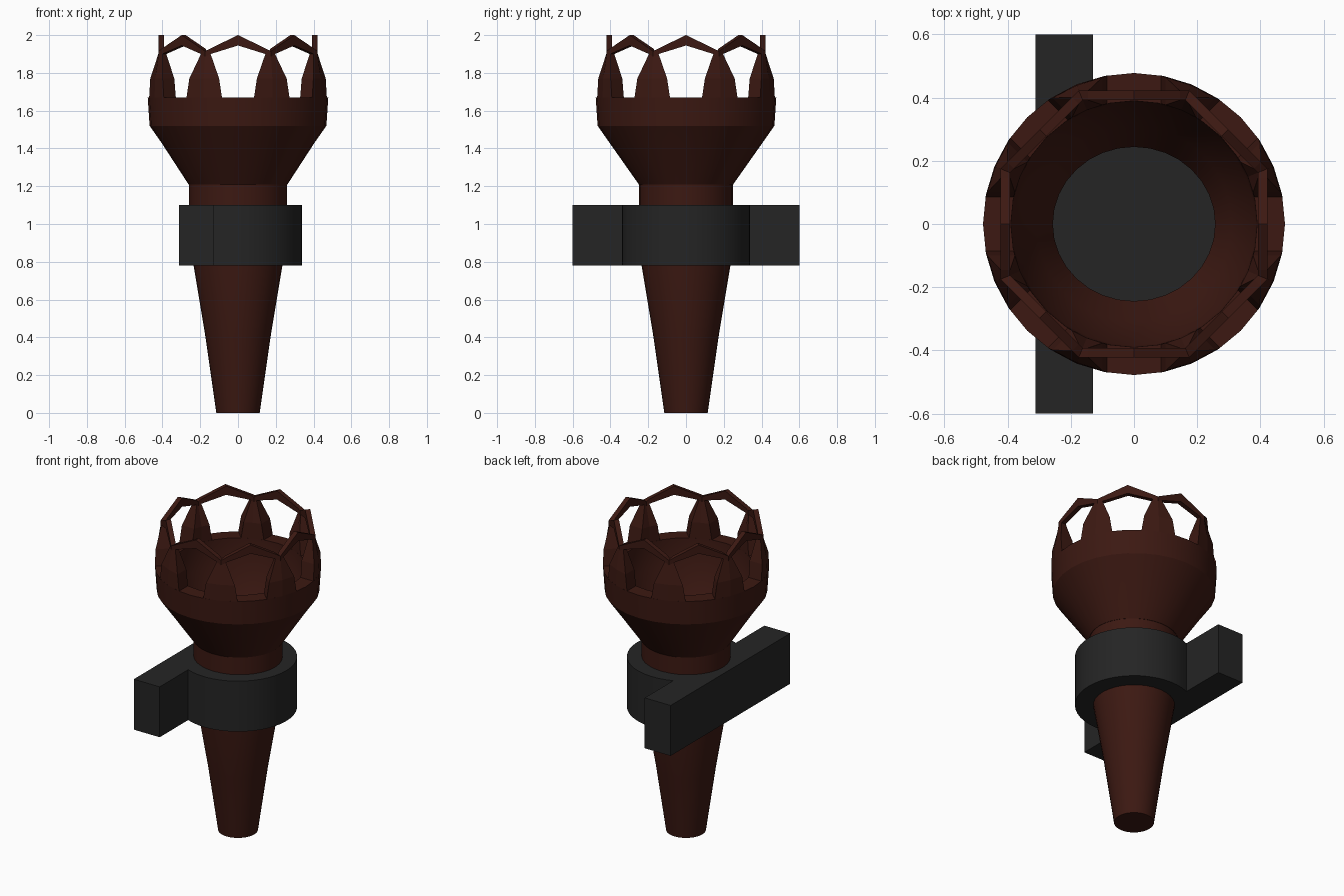
import bpy, bmesh
from math import sin, cos, tan, pi, radians, sqrt, asin
from mathutils import Matrix, Vector

if "Cube" in bpy.data.objects:
    bpy.data.objects.remove(bpy.data.objects["Cube"])


def material(name, rgb):
    m = bpy.data.materials.new(name)
    m.diffuse_color = (*rgb, 1)
    m.use_nodes = True
    m.node_tree.nodes["Principled BSDF"].inputs["Base Color"].default_value = m.diffuse_color
    return m


WOOD = material("dark_wood", (0.045, 0.0095, 0.006))
IRON = material("dark_iron", (0.018, 0.018, 0.018))


def finish(name, bm, mat, smooth=None):
    bmesh.ops.remove_doubles(bm, verts=bm.verts, dist=0.0005)
    bmesh.ops.recalc_face_normals(bm, faces=bm.faces)
    me = bpy.data.meshes.new(name)
    bm.to_mesh(me)
    bm.free()
    ob = bpy.data.objects.new(name, me)
    bpy.context.collection.objects.link(ob)
    me.materials.append(mat)
    if smooth:
        bpy.ops.object.select_all(action='DESELECT')
        bpy.context.view_layer.objects.active = ob
        ob.select_set(True)
        bpy.ops.object.shade_smooth_by_angle(angle=radians(smooth))
    return ob


def lathe(name, profile, mat, closed=False, segs=32):
    """Revolve (rx, ry, z) rings; closed joins the last ring to the first, otherwise caps."""
    bm = bmesh.new()
    rings = [[bm.verts.new((rx * cos(2 * pi * i / segs), ry * sin(2 * pi * i / segs), z))
              for i in range(segs)] for rx, ry, z in profile]
    pairs = list(zip(rings, rings[1:]))
    if closed:
        pairs.append((rings[-1], rings[0]))
    else:
        bm.faces.new(rings[0][::-1])
        bm.faces.new(rings[-1])
    for a, b in pairs:
        for i in range(segs):
            j = (i + 1) % segs
            bm.faces.new((a[i], a[j], b[j], b[i]))
    return finish(name, bm, mat, 25)


# Tapered handle, ending inside the bracket
lathe("handle", [(.115, .115, 0), (.172, .172, .4), (.235, .235, .78), (.25, .24, 1.05)], WOOD)

# Hollow neck
lathe("neck", [(.26, .248, 1.06), (.26, .248, 1.21), (.257, .244, 1.21), (.257, .244, 1.06)],
      WOOD, closed=True)

# Hollow flared cup
lathe("cup", [(.262, .25, 1.21), (.405, .405, 1.43), (.468, .468, 1.52), (.478, .478, 1.67),
              (.39, .39, 1.67), (.385, .385, 1.5), (.31, .31, 1.34), (.257, .244, 1.21)],
      WOOD, closed=True)


# Crown: eight windows, each mirrored about its middle
def crown():
    bm = bmesh.new()
    t = tan(pi / 8)

    def side(radii, rim):
        base, mid = radii
        on = lambda r, x, z: (x, -sqrt(r * r - x * x), z)
        c = [on(r, r * sin(pi / 8), z) for r, z in ((base, 1.67), (mid, 1.77))]
        c += [(rim * t, -rim, 1.885), (rim * t, -rim, 1.915)]
        e = [on(base, .085, 1.67), on(mid, .1, 1.77), (.145, -rim, 1.9), (.145, -rim, 1.93)]
        a = [(0, -rim, 1.945), (0, -rim, 2.0)]
        return c, e, a

    outer = side((.478, .475), .422)
    inner = side((.39, .39), .392)
    faces = []
    for c, e, a in (outer, inner):
        faces += [(c[i], e[i], e[i + 1], c[i + 1]) for i in range(3)]
        faces.append((e[2], a[0], a[1], e[3]))
    # window reveals, rim top and pillar foot
    (c, e, a), (ci, ei, ai) = outer, inner
    for p, q, pin, qin in ((e[0], e[1], ei[0], ei[1]), (e[1], e[2], ei[1], ei[2]),
                           (e[2], a[0], ei[2], ai[0]), (c[3], e[3], ci[3], ei[3]),
                           (e[3], a[1], ei[3], ai[1]), (c[0], e[0], ci[0], ei[0])):
        faces.append((p, q, qin, pin))
    for k in range(8):
        rot = Matrix.Rotation(k * pi / 4, 3, 'Z')
        for s in (1, -1):
            for f in faces:
                bm.faces.new([bm.verts.new(rot @ Vector((s * x, y, z))) for x, y, z in f])
    finish("crown", bm, WOOD)


crown()

# Wall bracket: round collar merged with a flat back bar
bm = bmesh.new()
end = pi - asin(.314 / .34)
outline = [(-.13, -.6)]
outline += [(.34 * cos(u), .34 * sin(u)) for u in (-end + 2 * end * i / 28 for i in range(29))]
outline += [(-.13, .6), (-.312, .6), (-.312, -.6)]
face = bm.faces.new([bm.verts.new((x, y, .78)) for x, y in outline])
top = bmesh.ops.extrude_face_region(bm, geom=[face])["geom"]
bmesh.ops.translate(bm, vec=(0, 0, .32), verts=[v for v in top if isinstance(v, bmesh.types.BMVert)])
finish("wall_bracket", bm, IRON, 30)
